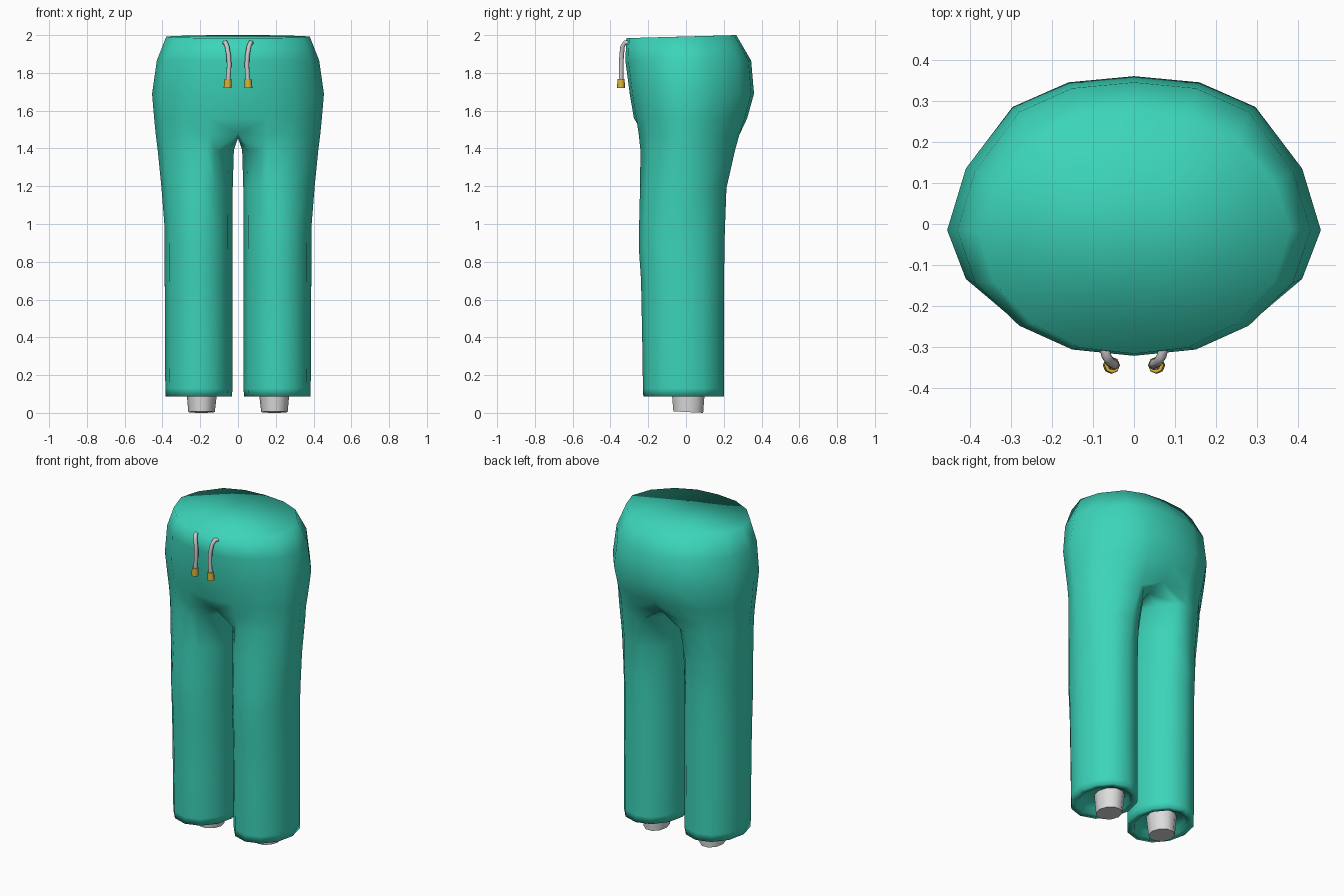
import bpy, bmesh, math
from mathutils import Vector

if "Cube" in bpy.data.objects:
    bpy.data.objects.remove(bpy.data.objects["Cube"])


def material(name, rgb):
    m = bpy.data.materials.new(name)
    m.diffuse_color = (*rgb, 1)
    m.use_nodes = True
    m.node_tree.nodes["Principled BSDF"].inputs["Base Color"].default_value = m.diffuse_color
    return m


TEAL = material("teal cloth", (0.045, 0.66, 0.49))
WHITE = material("pale grey", (0.72, 0.72, 0.72))
CORD = material("cord grey", (0.60, 0.58, 0.58))
GOLD = material("gold", (0.69, 0.45, 0.04))


def finish(name, bm, mat, mirror=True, angle=180):
    bmesh.ops.recalc_face_normals(bm, faces=bm.faces)
    me = bpy.data.meshes.new(name)
    bm.to_mesh(me)
    bm.free()
    ob = bpy.data.objects.new(name, me)
    bpy.context.collection.objects.link(ob)
    me.materials.append(mat)
    bpy.context.view_layer.objects.active = ob
    ob.select_set(True)
    bpy.ops.object.shade_smooth_by_angle(angle=math.radians(angle))
    ob.select_set(False)
    if mirror:
        mod = ob.modifiers.new("mirror", 'MIRROR')
        mod.use_clip = True
        mod.merge_threshold = 0.0005
    return ob


def bridge(bm, a, b, closed):
    n = len(a)
    for i in range(n if closed else n - 1):
        j = (i + 1) % n
        bm.faces.new((a[i], a[j], b[j], b[i]))


# Trousers: one half, from back centre round the outside to front centre
FX = (0, .35, .65, .90, 1, .90, .65, .35, 0)
FY = (1, .96, .80, .40, 0, -.42, -.76, -.95, -1)
CY = -0.015


def hip_points(z, half_w, front, back, tilt=0):
    return [Vector((half_w * fx,
                    CY + fy * ((back - CY) if fy > 0 else (CY - front)),
                    z + tilt * fy)) for fx, fy in zip(FX, FY)]


def leg_points(z, inner, outer, front, back, scale=1.0, blend=0.0):
    cx, rx = (inner + outer) / 2, (outer - inner) / 2 * scale
    cy, ry = (front + back) / 2, (back - front) / 2 * scale
    pts = [Vector((cx + rx * math.cos(a), cy + ry * math.sin(a), z))
           for a in (math.radians(120 - 30 * i) for i in range(12))]
    # Ease the outside of the thigh into the hip outline
    hip = hip_points(z, outer, front, back)
    for i in range(1, 8):
        pts[i] = pts[i].lerp(hip[i], blend)
    return pts


def ring(bm, points):
    return [bm.verts.new(p) for p in points]


bm = bmesh.new()
# Hips, from the closed waist down to the crotch
hips = [ring(bm, hip_points(*h)) for h in (
    (1.992, .38, -.316, .266, .008),
    (1.865, .43, -.321, .345),
    (1.69, .455, -.298, .36),
    (1.56, .444, -.276, .324))]
low = hip_points(1.47, .435, -.262, .294)
low[0] = Vector((0, .245, 1.475))
low[8] = Vector((0, -.222, 1.475))
hips.append(ring(bm, low))
for a, b in zip(hips, hips[1:]):
    bridge(bm, a, b, False)
bm.faces.new(hips[0])

# Leg, starting from the hip ring joined across the crotch
crotch = ring(bm, [Vector((0, y, 1.455)) for y in (-.12, 0, .13)])
legs = [hips[-1] + crotch]
for z, inner, outer, front, back, scale, blend in (
        (1.39, .022, .425, -.250, .268, 1, .75),
        (1.19, .028, .405, -.247, .217, 1, .30),
        (1.00, .030, .390, -.248, .207, 1, 0),
        (0.88, .030, .388, -.250, .203, 1, 0),
        (0.70, .030, .388, -.238, .202, 1, 0),
        (0.40, .030, .386, -.232, .200, 1, 0),
        (0.13, .030, .385, -.228, .200, 1, 0),
        # Turned-in hem and the closed inside of the cuff
        (.087, .031, .384, -.226, .200, 1, 0),
        (.090, .031, .384, -.226, .200, .80, 0),
        (.120, .031, .384, -.226, .200, .72, 0)):
    legs.append(ring(bm, leg_points(z, inner, outer, front, back, scale, blend)))
for a, b in zip(legs, legs[1:]):
    bridge(bm, a, b, True)
bm.faces.new(legs[-1])
finish("trousers", bm, TEAL)

# Ankle stubs below the cuffs
bm = bmesh.new()
bottom, top = [], []
for i in range(10):
    a = math.tau * i / 10
    c, s = math.cos(a), math.sin(a)
    bottom.append(bm.verts.new((.193 + .070 * c, .012 + .083 * s, .004 - .004 * s)))
    top.append(bm.verts.new((.191 + .084 * c, .012 + .094 * s, .14)))
bridge(bm, bottom, top, True)
bm.faces.new(bottom)
bm.faces.new(top)
finish("ankles", bm, WHITE, angle=40)

# Drawstring cords and their metal tips
path = [Vector(p) for p in ((.073, -.300, 1.958), (.067, -.322, 1.962),
                            (.058, -.336, 1.940), (.049, -.341, 1.89),
                            (.047, -.343, 1.84), (.050, -.344, 1.79),
                            (.053, -.344, 1.75))]


def tube(points, radii, sides):
    bm = bmesh.new()
    rings = []
    for k, p in enumerate(points):
        d = (points[min(k + 1, len(points) - 1)] - points[max(k - 1, 0)]).normalized()
        u = d.cross(Vector((1, 0, 0))).normalized()
        v = d.cross(u)
        rings.append([bm.verts.new(p + radii[k] * (u * math.cos(math.tau * i / sides)
                                                   + v * math.sin(math.tau * i / sides)))
                      for i in range(sides)])
    for a, b in zip(rings, rings[1:]):
        bridge(bm, a, b, True)
    bm.faces.new(rings[0])
    bm.faces.new(rings[-1])
    return bm


finish("drawstrings", tube(path, [.012] * len(path), 8), CORD, angle=80)
finish("drawstring_tips",
       tube([Vector((.053, -.344, 1.768)), Vector((.055, -.344, 1.72))],
            [.019, .021], 8), GOLD, angle=60)
